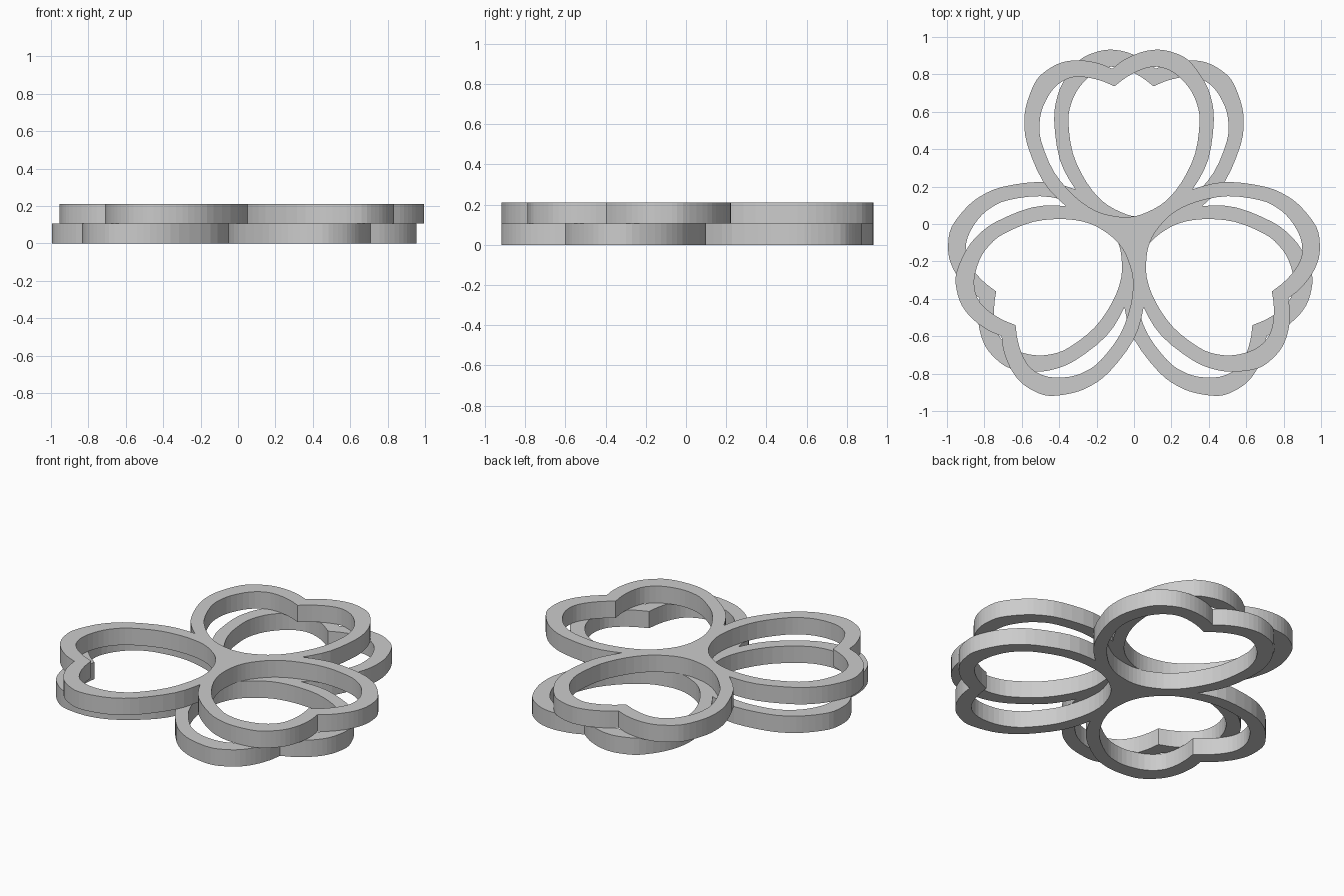
import bpy, bmesh, math
from mathutils import Vector, Matrix

cube = bpy.data.objects.get("Cube")
if cube:
    bpy.data.objects.remove(cube, do_unlink=True)

THICK = 0.105
TILT = 7.5
CENTRE = Vector((0, -0.055, 0))

grey = bpy.data.materials.new("plain_grey")
grey.use_nodes = True
grey.diffuse_color = (0.6, 0.6, 0.6, 1)
grey.node_tree.nodes["Principled BSDF"].inputs["Base Color"].default_value = (0.6, 0.6, 0.6, 1)

# Half heart profiles from notch to tip: (half width, distance from hub)
OUTER = [(0, .893), (.07, .932), (.165, .96), (.258, .962), (.34, .934), (.41, .885),
         (.472, .78), (.502, .68), (.503, .55), (.446, .345), (.344, .2),
         (.23, .098), (.1, .025), (0, -.008)]
INNER = [(0, .798), (.07, .838), (.155, .868), (.24, .872), (.325, .828),
         (.393, .74), (.424, .65), (.426, .55), (.38, .385), (.29, .245),
         (.19, .153), (.085, .108), (0, .095)]


def heart(points, steps=3):
    """Smooth the half profile and mirror it into a closed loop."""
    pts = [Vector(p) for p in points]
    # open end at the notch, symmetric end at the tip
    mirror_tip = Vector((-pts[-2].x, pts[-2].y))
    ext = [2 * pts[0] - pts[1]] + pts + [mirror_tip]
    half = []
    for a, b, c, d in zip(ext, ext[1:], ext[2:], ext[3:]):
        for i in range(steps):
            t = i / steps
            half.append(0.5 * (2 * b + (c - a) * t + (2 * a - 5 * b + 4 * c - d) * t * t
                               + (3 * b - a - 3 * c + d) * t ** 3))
    half.append(pts[-1])
    return half + [Vector((-p.x, p.y)) for p in reversed(half[1:-1])]


def petal(name, angle, z):
    """Heart-shaped ring pointing outward from the hub."""
    bm = bmesh.new()
    place = Matrix.Translation(CENTRE) @ Matrix.Rotation(math.radians(angle), 4, 'Z')
    loops = []
    for profile in (OUTER, INNER):
        for height in (z, z + THICK):
            loops.append([bm.verts.new(place @ Vector((p.x, p.y, height)))
                          for p in heart(profile)])
    out_low, out_top, in_low, in_top = loops

    def wall(a, b):
        for i in range(len(a)):
            j = (i + 1) % len(a)
            bm.faces.new((a[i], a[j], b[j], b[i]))

    def cap(a, b):
        edges = []
        for ring in (a, b):
            for i in range(len(ring)):
                pair = (ring[i], ring[(i + 1) % len(ring)])
                edges.append(bm.edges.get(pair) or bm.edges.new(pair))
        bmesh.ops.triangle_fill(bm, edges=edges, use_beauty=True)

    wall(out_low, out_top)
    wall(in_low, in_top)
    cap(out_low, in_low)
    cap(out_top, in_top)
    bmesh.ops.recalc_face_normals(bm, faces=bm.faces)
    mesh = bpy.data.meshes.new(name)
    bm.to_mesh(mesh)
    bm.free()
    mesh.materials.append(grey)
    obj = bpy.data.objects.new(name, mesh)
    bpy.context.collection.objects.link(obj)
    return obj


def petal_layer(name, tilt, z):
    """Three petals fused at the hub."""
    base, *others = [petal(name, tilt + k * 120, z) for k in range(3)]
    for other in others:
        mod = base.modifiers.new("fuse", 'BOOLEAN')
        mod.operation = 'UNION'
        mod.solver = 'EXACT'
        mod.object = other
        bpy.context.view_layer.objects.active = base
        bpy.ops.object.modifier_apply(modifier=mod.name)
        bpy.data.objects.remove(other, do_unlink=True)
    return base


# Two mirrored layers, stacked
petal_layer("lower_petals", -TILT, 0)
petal_layer("upper_petals", TILT, THICK)
